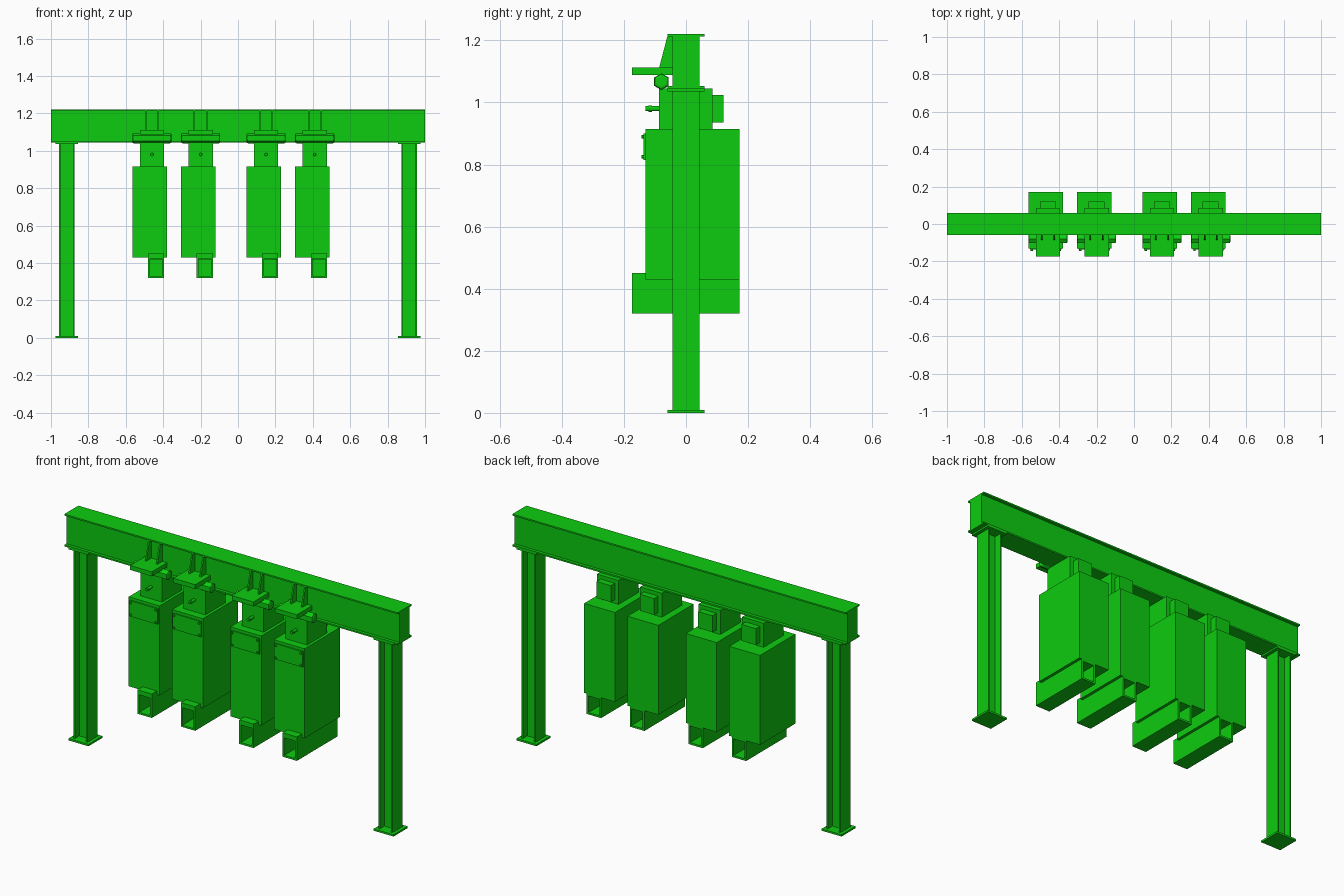
import bpy, bmesh, math
from mathutils import Matrix

cube = bpy.data.objects.get("Cube")
if cube:
    bpy.data.objects.remove(cube, do_unlink=True)

green = bpy.data.materials.new("green paint")
green.use_nodes = True
GREEN = (0.004, 0.604, 0.005, 1)
green.diffuse_color = GREEN
green.node_tree.nodes["Principled BSDF"].inputs["Base Color"].default_value = GREEN


def finish(bm, name):
    bmesh.ops.recalc_face_normals(bm, faces=bm.faces)
    mesh = bpy.data.meshes.new(name)
    bm.to_mesh(mesh)
    bm.free()
    mesh.materials.append(green)
    obj = bpy.data.objects.new(name, mesh)
    bpy.context.collection.objects.link(obj)
    return obj


def add_box(bm, x, y, z):
    """Add a box from (low, high) ranges on each axis."""
    size = Matrix.Diagonal((x[1] - x[0], y[1] - y[0], z[1] - z[0], 1))
    mid = Matrix.Translation((sum(x) / 2, sum(y) / 2, sum(z) / 2))
    bmesh.ops.create_cube(bm, size=1, matrix=mid @ size)


def boxes(name, *ranges):
    bm = bmesh.new()
    for r in ranges:
        add_box(bm, *r)
    return finish(bm, name)


def around(c, half):
    return (c - half, c + half)


def add_rod(bm, center, radius, length, axis, sides=12, turn=0):
    rot = Matrix.Rotation(math.pi / 2, 4, axis) @ Matrix.Rotation(turn, 4, "Z")
    bmesh.ops.create_cone(bm, cap_ends=True, segments=sides, radius1=radius, radius2=radius,
                          depth=length, matrix=Matrix.Translation(center) @ rot)


# Box girder with overhanging flanges
boxes("top_beam",
      ((-1, 1), around(0, 0.043), (1.05, 1.215)),
      ((-1, 1), around(0, 0.06), (1.212, 1.22)),
      ((-1, 1), around(0, 0.06), (1.045, 1.053)))

# H-section legs with end plates
for side, label in ((-1, "right"), (1, "left")):
    cx = side * 0.915
    boxes(label + "_leg",
          (around(cx - 0.038, 0.004), around(0, 0.043), (0.01, 1.037)),
          (around(cx + 0.038, 0.004), around(0, 0.043), (0.01, 1.037)),
          (around(cx, 0.036), around(0, 0.004), (0.01, 1.037)))
    boxes(label + "_leg_plates",
          (around(cx, 0.06), around(0, 0.06), (0, 0.01)),
          (around(cx, 0.06), around(0, 0.06), (1.036, 1.046)))


def rib(name, cx):
    """Tapered gusset between the shelf and the beam."""
    bm = bmesh.new()
    outline = [(-0.087, 1.11), (-0.043, 1.11), (-0.043, 1.213), (-0.06, 1.213)]
    face = bm.faces.new([bm.verts.new((cx - 0.004, y, z)) for y, z in outline])
    new = bmesh.ops.extrude_face_region(bm, geom=[face])["geom"]
    bmesh.ops.translate(bm, vec=(0.008, 0, 0),
                        verts=[v for v in new if isinstance(v, bmesh.types.BMVert)])
    finish(bm, name)


def hanging_unit(cx, n):
    tag = "_%d" % n
    # Main cabinet and its neck
    body = cx - 0.012
    boxes("cabinet" + tag, (around(body, 0.0925), (-0.13, 0.172), (0.43, 0.915)))
    boxes("neck" + tag, (around(cx, 0.065), (-0.087, 0.085), (0.915, 1.045)))
    boxes("rear_block" + tag, (around(cx, 0.043), (0.085, 0.12), (0.935, 1.024)))

    # Cover plate with corner bolts
    bm = bmesh.new()
    add_box(bm, around(body, 0.085), (-0.137, -0.13), (0.815, 0.9))
    for sx in (-1, 1):
        for z in (0.825, 0.89):
            add_rod(bm, (body + sx * 0.075, -0.138, z), 0.006, 0.012, "X", 8)
    finish(bm, "cover_plate" + tag)

    # Front peg
    bm = bmesh.new()
    add_rod(bm, (cx, -0.107, 0.98), 0.008, 0.046, "X")
    add_rod(bm, (cx, -0.115, 0.98), 0.01, 0.012, "X")
    finish(bm, "peg" + tag)

    # Shelf and gussets
    boxes("shelf" + tag, (around(cx, 0.065), (-0.174, -0.043), (1.088, 1.112)))
    for sx in (-1, 1):
        rib("gusset" + tag, cx + sx * 0.033)

    # Hexagonal roller with chamfered ends
    bm = bmesh.new()
    add_rod(bm, (cx, -0.079, 1.067), 0.027, 0.21, "Y", 6, math.pi / 2)
    roller = finish(bm, "roller" + tag)
    bevel = roller.modifiers.new("end chamfer", "BEVEL")
    bevel.width = 0.008
    bevel.segments = 2
    bevel.limit_method = "ANGLE"
    bevel.angle_limit = math.radians(75)

    # Square chute below the cabinet, with a divider and a front collar
    tx = cx + 0.022
    wall = 0.01
    half = 0.043
    length = (-0.174, 0.172)
    boxes("chute" + tag,
          (around(tx, half), length, (0.32, 0.32 + wall)),
          ((tx - half, tx - half + wall), length, (0.32, 0.43)),
          ((tx + half - wall, tx + half), length, (0.32, 0.43)),
          (around(tx, half), (-0.13, 0.172), (0.42, 0.43)),
          (around(tx, half), (-0.174, -0.13), (0.425, 0.45)),
          (around(tx, half - wall), (-0.01, 0.0), (0.33, 0.42)))


for number, x in enumerate((-0.46, -0.2, 0.15, 0.41), 1):
    hanging_unit(x, number)
